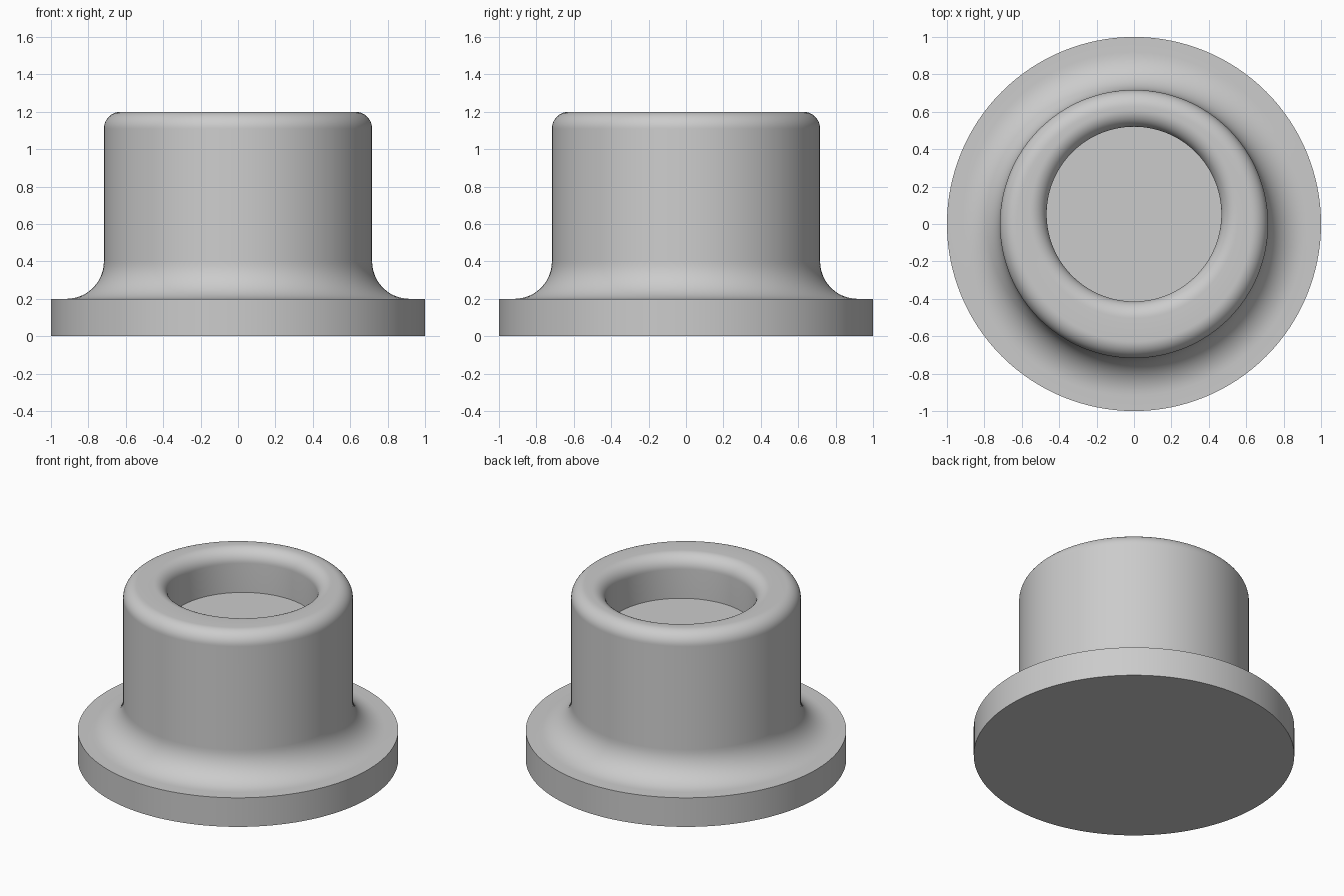
import bpy, bmesh, math

cube = bpy.data.objects.get("Cube")
if cube:
    bpy.data.objects.remove(cube)

SIDES = 128
STEPS = 12
BODY_R, HOLE_R, HOLE_Y = 0.717, 0.467, 0.053
FLANGE_Z, TOP_Z, FLOOR_Z = 0.2, 1.2, 0.91
FILLET, ROUND = 0.2, 0.09

grey = bpy.data.materials.new("plain_grey")
grey.use_nodes = True
colour = (0.6, 0.6, 0.6, 1)
grey.diffuse_color = colour
grey.node_tree.nodes["Principled BSDF"].inputs["Base Color"].default_value = colour


def arc(r, z, radius, start, end, y=0):
    """Rounded part of the profile, as (ring radius, height, y offset)."""
    angles = [math.radians(start + (end - start) * i / STEPS) for i in range(STEPS + 1)]
    return [(r + radius * math.cos(a), z + radius * math.sin(a), y) for a in angles]


# Flange, foot fillet, body, rounded rim, off-centre recess
profile = [(1, 0, 0), (1, FLANGE_Z, 0)]
profile += arc(BODY_R + FILLET, FLANGE_Z + FILLET, FILLET, 270, 180)
profile += arc(BODY_R - ROUND, TOP_Z - ROUND, ROUND, 0, 90)
profile += arc(HOLE_R + ROUND, TOP_Z - ROUND, ROUND, 90, 180, HOLE_Y)
profile += [(HOLE_R, FLOOR_Z, HOLE_Y)]

bm = bmesh.new()
turns = [2 * math.pi * i / SIDES for i in range(SIDES)]
rings = [[bm.verts.new((r * math.cos(t), y + r * math.sin(t), z)) for t in turns]
         for r, z, y in profile]
for low, high in zip(rings, rings[1:]):
    for i in range(SIDES):
        j = (i + 1) % SIDES
        bm.faces.new((low[i], low[j], high[j], high[i]))

# Underside and recess floor
bm.faces.new(rings[0][::-1])
bm.faces.new(rings[-1])
bmesh.ops.recalc_face_normals(bm, faces=bm.faces)

mesh = bpy.data.meshes.new("flanged_bushing")
bm.to_mesh(mesh)
bm.free()
mesh.materials.append(grey)
bushing = bpy.data.objects.new("flanged_bushing", mesh)
bpy.context.collection.objects.link(bushing)

bpy.ops.object.select_all(action="DESELECT")
bushing.select_set(True)
bpy.context.view_layer.objects.active = bushing
bpy.ops.object.shade_smooth_by_angle(angle=math.radians(30))
